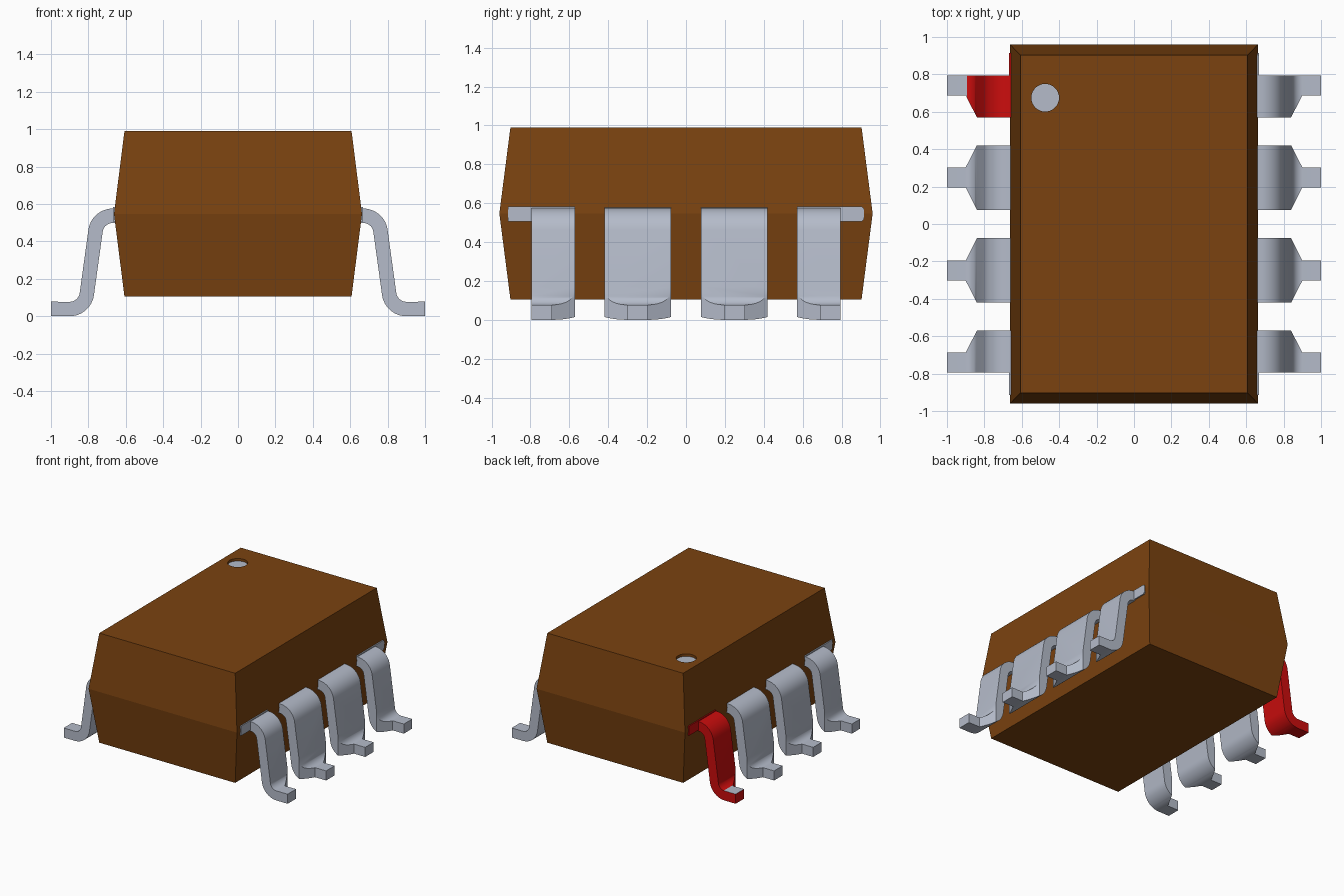
import bpy, bmesh, math
from mathutils import Vector

if "Cube" in bpy.data.objects:
    bpy.data.objects.remove(bpy.data.objects["Cube"])


def make_material(name, rgb):
    mat = bpy.data.materials.new(name)
    mat.use_nodes = True
    mat.diffuse_color = (*rgb, 1)
    mat.node_tree.nodes["Principled BSDF"].inputs["Base Color"].default_value = (*rgb, 1)
    return mat


BROWN = make_material("brown_plastic", (0.196, 0.055, 0.005))
GREY = make_material("grey_metal", (0.46, 0.50, 0.59))
RED = make_material("red_marker", (0.60, 0.004, 0.004))


def finish(name, bm, *mats):
    bmesh.ops.recalc_face_normals(bm, faces=bm.faces)
    mesh = bpy.data.meshes.new(name)
    bm.to_mesh(mesh)
    bm.free()
    obj = bpy.data.objects.new(name, mesh)
    bpy.context.collection.objects.link(obj)
    for mat in mats:
        mesh.materials.append(mat)
    return obj


def activate(obj):
    bpy.ops.object.select_all(action="DESELECT")
    obj.select_set(True)
    bpy.context.view_layer.objects.active = obj


def bridge(bm, rings):
    """Join closed rings of vertices and cap both ends."""
    n = len(rings[0])
    for a, b in zip(rings, rings[1:]):
        for i in range(n):
            j = (i + 1) % n
            bm.faces.new((a[i], a[j], b[j], b[i]))
    bm.faces.new(rings[0])
    bm.faces.new(rings[-1])


# Body: two tapered halves meeting at the widest line
bm = bmesh.new()
bridge(bm, [[bm.verts.new((sx * hx, sy * hy, z))
             for sx, sy in ((-1, -1), (1, -1), (1, 1), (-1, 1))]
            for hx, hy, z in ((0.607, 0.903, 0.105), (0.663, 0.96, 0.547), (0.607, 0.903, 0.99))])
body = finish("body", bm, BROWN, GREY)

# Round recess in the top, with a grey floor
bm = bmesh.new()
bmesh.ops.create_cone(bm, cap_ends=True, segments=32, radius1=0.074, radius2=0.074, depth=0.1)
bmesh.ops.translate(bm, verts=bm.verts, vec=(-0.475, 0.675, 1.02))
cutter = finish("recess_cutter", bm, BROWN)
cutter.hide_render = True
cut = body.modifiers.new("recess", "BOOLEAN")
cut.operation = "DIFFERENCE"
cut.solver = "EXACT"
cut.object = cutter
activate(body)
bpy.ops.object.modifier_apply(modifier=cut.name)
bpy.data.objects.remove(cutter)
for face in body.data.polygons:
    face.material_index = int(face.normal.z > 0.9 and 0.95 < face.center.z < 0.98)

# Lead side profile: two bends joined by a sloping shank
THICK, BEND, TILT, STEPS = 0.0385, 0.0925, 7.7, 12
TAPER_START, TAPER_END = 0.84, 0.90


def lead_profile():
    upper, lower = [(0.60, 0.583)], [(0.60, 0.506)]
    for cx, cz, start, end, side in ((0.67, 0.4445, 90, TILT, 1),
                                     (TAPER_END, 0.131, 180 + TILT, 270, -1)):
        for i in range(STEPS + 1):
            a = math.radians(start + (end - start) * i / STEPS)
            for line, sign in ((upper, side), (lower, -side)):
                r = BEND + sign * THICK
                line.append((cx + r * math.cos(a), cz + r * math.sin(a)))
    return upper + [(1.0, 0.0775), (1.0, 0.0)] + lower[::-1]


def make_lead(name, side, wide, foot, mat):
    bm = bmesh.new()
    upper_lower = lead_profile()
    half = len(upper_lower) // 2
    upper, lower = upper_lower[:half], upper_lower[half:][::-1]
    # Cross-sections from the body to the toe
    bridge(bm, [[bm.verts.new((x, e, z)) for (x, z), e in
                 ((u, 0), (u, 1), (l, 1), (l, 0))] for u, l in zip(upper, lower)])
    bmesh.ops.bisect_plane(bm, geom=bm.verts[:] + bm.edges[:] + bm.faces[:],
                           plane_co=(TAPER_START, 0, 0), plane_no=(1, 0, 0))
    # Narrow the width towards the foot and mirror to the chosen side
    for v in bm.verts:
        t = min(1, max(0, (v.co.x - TAPER_START) / (TAPER_END - TAPER_START)))
        e = round(v.co.y)
        v.co.y = wide[e] + (foot[e] - wide[e]) * t
        v.co.x *= side
    lead = finish(name, bm, mat, GREY)
    # Top of the foot is always bare metal
    for f in lead.data.polygons:
        f.material_index = int(f.normal.z > 0.99 and f.center.z < 0.1)
    activate(lead)
    bpy.ops.object.shade_smooth_by_angle(angle=math.radians(30))


def make_tab(name, side, end, mat):
    """Short tab beside an end lead, just proud of the body."""
    bm = bmesh.new()
    bmesh.ops.create_cube(bm, size=1)
    for v in bm.verts:
        v.co = Vector((side * (0.634 + v.co.x * 0.068),
                       end * (0.7425 + v.co.y * 0.345), 0.5445 + v.co.z * 0.077))
    tip = [e for e in bm.edges if all(abs(v.co.y) > 0.9 for v in e.verts)
           and abs(e.verts[0].co.x - e.verts[1].co.x) > 0.01]
    bmesh.ops.bevel(bm, geom=tip, offset=0.012, segments=1, affect="EDGES")
    finish(name, bm, mat)


for side, label in ((1, "left"), (-1, "right")):
    for end, place in ((1, "back"), (-1, "front")):
        mat = RED if (side, end) == (-1, 1) else GREY
        make_lead(f"{label}_{place}_end_lead", side, (end * 0.57, end * 0.795),
                  (end * 0.688, end * 0.795), mat)
        make_tab(f"{label}_{place}_tab", side, end, mat)
        make_lead(f"{label}_{place}_middle_lead", side, (end * 0.076, end * 0.42),
                  (end * 0.195, end * 0.303), GREY)
